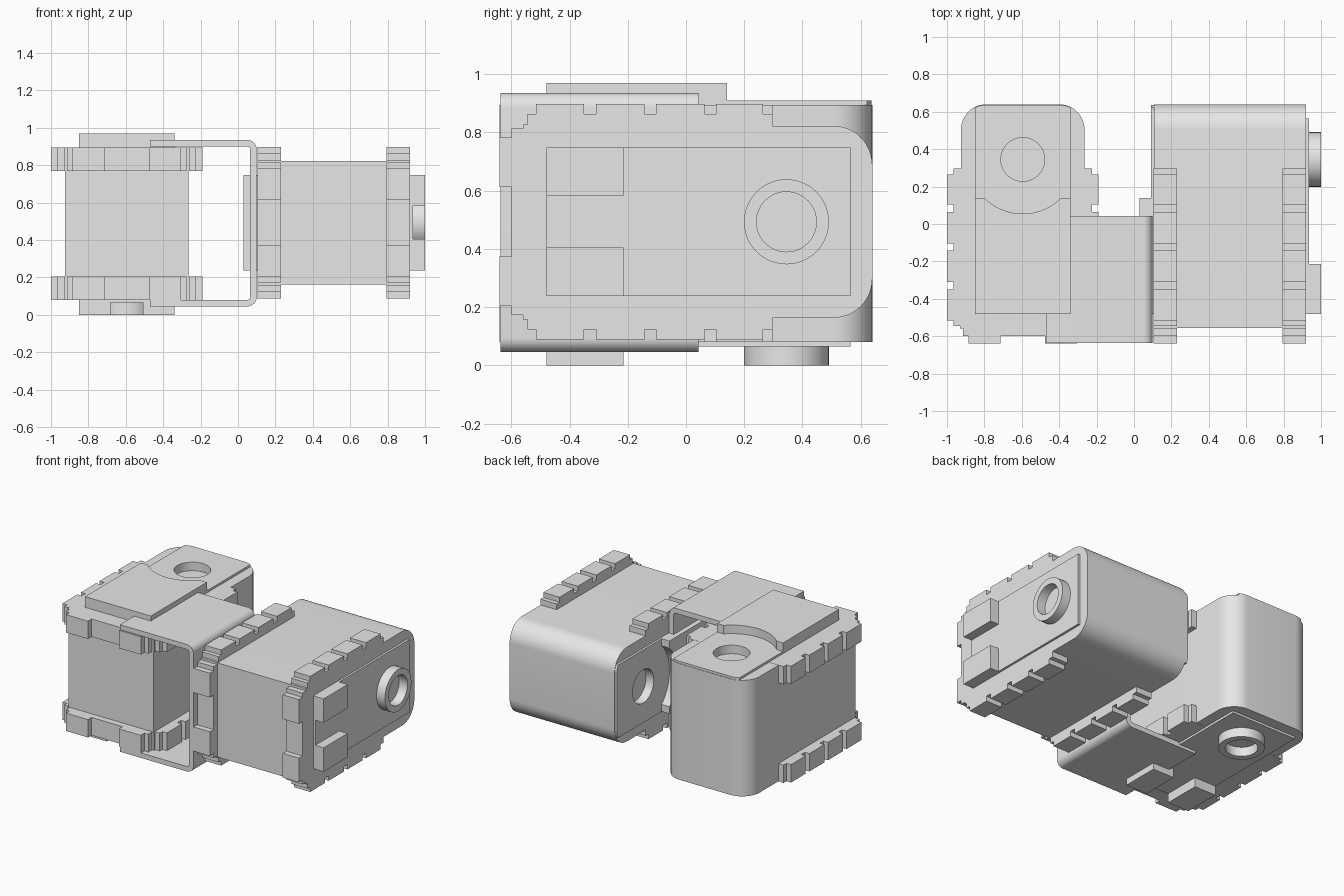
import bpy
import bmesh
from math import sin, cos, pi, radians
from mathutils import Matrix, Vector

if "Cube" in bpy.data.objects:
    bpy.data.objects.remove(bpy.data.objects["Cube"], do_unlink=True)

grey = bpy.data.materials.new("light_grey")
grey.use_nodes = True
grey.diffuse_color = (0.8, 0.8, 0.8, 1)
grey.node_tree.nodes["Principled BSDF"].inputs["Base Color"].default_value = (0.8, 0.8, 0.8, 1)


def arc(cy, cw, r, a0, a1, n=12):
    """Points on an arc, angles in degrees."""
    angles = [radians(a0 + (a1 - a0) * i / n) for i in range(n + 1)]
    return [(cy + r * cos(a), cw + r * sin(a)) for a in angles]


def mirrored(half):
    """Close a half outline by mirroring it across the centre line."""
    return half + [(y, -w) for y, w in reversed(half)]


def finish(name, bm, matrix):
    bm.transform(matrix)
    bmesh.ops.recalc_face_normals(bm, faces=bm.faces)
    mesh = bpy.data.meshes.new(name)
    bm.to_mesh(mesh)
    bm.free()
    mesh.materials.append(grey)
    obj = bpy.data.objects.new(name, mesh)
    bpy.context.collection.objects.link(obj)
    return obj


def prism(name, outline, t0, t1, matrix):
    """Extrude an outline in the second and third axes along the first."""
    bm = bmesh.new()
    face = bm.faces.new([bm.verts.new((t0, y, w)) for y, w in outline])
    ext = bmesh.ops.extrude_face_region(bm, geom=[face])
    verts = [v for v in ext["geom"] if isinstance(v, bmesh.types.BMVert)]
    bmesh.ops.translate(bm, verts=verts, vec=(t1 - t0, 0, 0))
    return finish(name, bm, matrix)


def ring(name, cy, r_in, r_out, t0, t1, matrix):
    bm = bmesh.new()
    pts = [(t0, r_in), (t1, r_in), (t1, r_out), (t0, r_out)]
    vs = [bm.verts.new((t, cy, r)) for t, r in pts]
    edges = [bm.edges.new((vs[i], vs[(i + 1) % 4])) for i in range(4)]
    bmesh.ops.spin(bm, geom=vs + edges, cent=(0, cy, 0), axis=(1, 0, 0),
                   angle=2 * pi, steps=48, use_duplicate=False)
    bmesh.ops.remove_doubles(bm, verts=bm.verts, dist=0.0005)
    return finish(name, bm, matrix)


def smooth(obj):
    bpy.ops.object.select_all(action="DESELECT")
    obj.select_set(True)
    bpy.context.view_layer.objects.active = obj
    bpy.ops.object.shade_smooth_by_angle(angle=radians(30))


def cut(obj, cutter):
    mod = obj.modifiers.new("socket", "BOOLEAN")
    mod.operation = "DIFFERENCE"
    mod.solver = "EXACT"
    mod.object = cutter
    bpy.context.view_layer.objects.active = obj
    bpy.ops.object.modifier_apply(modifier=mod.name)


HALF, AXIS = 0.33, 0.345      # half width of the case, shaft position
CORNER, PANEL = 0.135, 0.255  # case corner radius, half width of the panel

# Case outline: square front, rounded back
case = mirrored([(-0.555, HALF)] + arc(0.64 - CORNER, HALF - CORNER, CORNER, 90, 0))
# Raised cap follows the rounded back corners
cap = mirrored([(-0.48, PANEL)] + arc(0.64 - CORNER, HALF - CORNER, CORNER - 0.003, 27, 0))
panel = mirrored([(-0.48, PANEL), (0.565, PANEL)])
# Cover plate has a concave end around the shaft
cover = mirrored([(-0.48, PANEL), (0.14, PANEL)] + arc(AXIS, 0, 0.29, 135, 180))

# Castellated flange outline with three notches on each side
edge = [(-0.6, 0.12), (-0.64, 0.12), (-0.64, 0.29), (-0.6, 0.29), (-0.6, 0.32),
        (-0.56, 0.32), (-0.56, 0.335), (-0.545, 0.335), (-0.545, 0.37),
        (-0.515, 0.37), (-0.515, 0.405)]
for y in (-0.33, -0.123, 0.083):
    edge += [(y - 0.02, 0.405), (y - 0.02, 0.37), (y + 0.02, 0.37), (y + 0.02, 0.405)]
edge += [(0.265, 0.405), (0.265, 0.37), (0.297, 0.37), (0.297, HALF - 0.002)]
flange = mirrored(edge)


def motor(side, m):
    body = prism(side + "_motor_case", case, 0.106, 0.919, m)
    inner = prism(side + "_inner_flange", flange, 0.105, 0.23, m)
    outer = prism(side + "_outer_flange", flange, 0.795, 0.92, m)
    top = prism(side + "_raised_cap", cap, 0.09, 0.12, m)
    cutter = prism(side + "_socket_cutter", arc(AXIS, 0, 0.117, 0, 352.5, 47), 0.0, 0.15, m)
    for obj in (body, inner, top):
        cut(obj, cutter)
    cutter.hide_render = True
    cutter.hide_viewport = True
    parts = [body, inner, outer, top,
             prism(side + "_cover_plate", cover, 0.03, 0.095, m),
             prism(side + "_back_panel", panel, 0.91, 0.935, m),
             ring(side + "_shaft_ring", AXIS, 0.103, 0.146, 0.93, 1.0, m)]
    # Pair of connector blocks
    for label, s in (("first", 1), ("second", -1)):
        block = [(-0.48, s * 0.088), (-0.215, s * 0.088),
                 (-0.215, s * PANEL), (-0.48, s * PANEL)]
        parts.append(prism(f"{side}_{label}_connector", block, 0.93, 1.0, m))
    for obj in parts:
        smooth(obj)


motor("left", Matrix.Translation((0, 0, 0.493)))
motor("right", Matrix.Translation((-0.595, 0, 1.0)) @ Matrix.Rotation(pi / 2, 4, "Y"))

# U-shaped bracket joining the two motors, bent from a thin sheet
END, WALL, REACH = -0.47, 0.1, 0.445
outside = [(END, REACH)] + arc(WALL - 0.05, REACH - 0.05, 0.05, 90, 0, 8)
inside = [(END, REACH - 0.035)] + arc(WALL - 0.05, REACH - 0.05, 0.015, 90, 0, 8)
u_shape = mirrored(outside) + list(reversed(mirrored(inside)))
swap = Matrix(((0, 1, 0, 0), (1, 0, 0, 0), (0, 0, 1, 0), (0, 0, 0, 1)))
smooth(prism("bracket", u_shape, -0.637, 0.043, Matrix.Translation((0, 0, 0.49)) @ swap))
